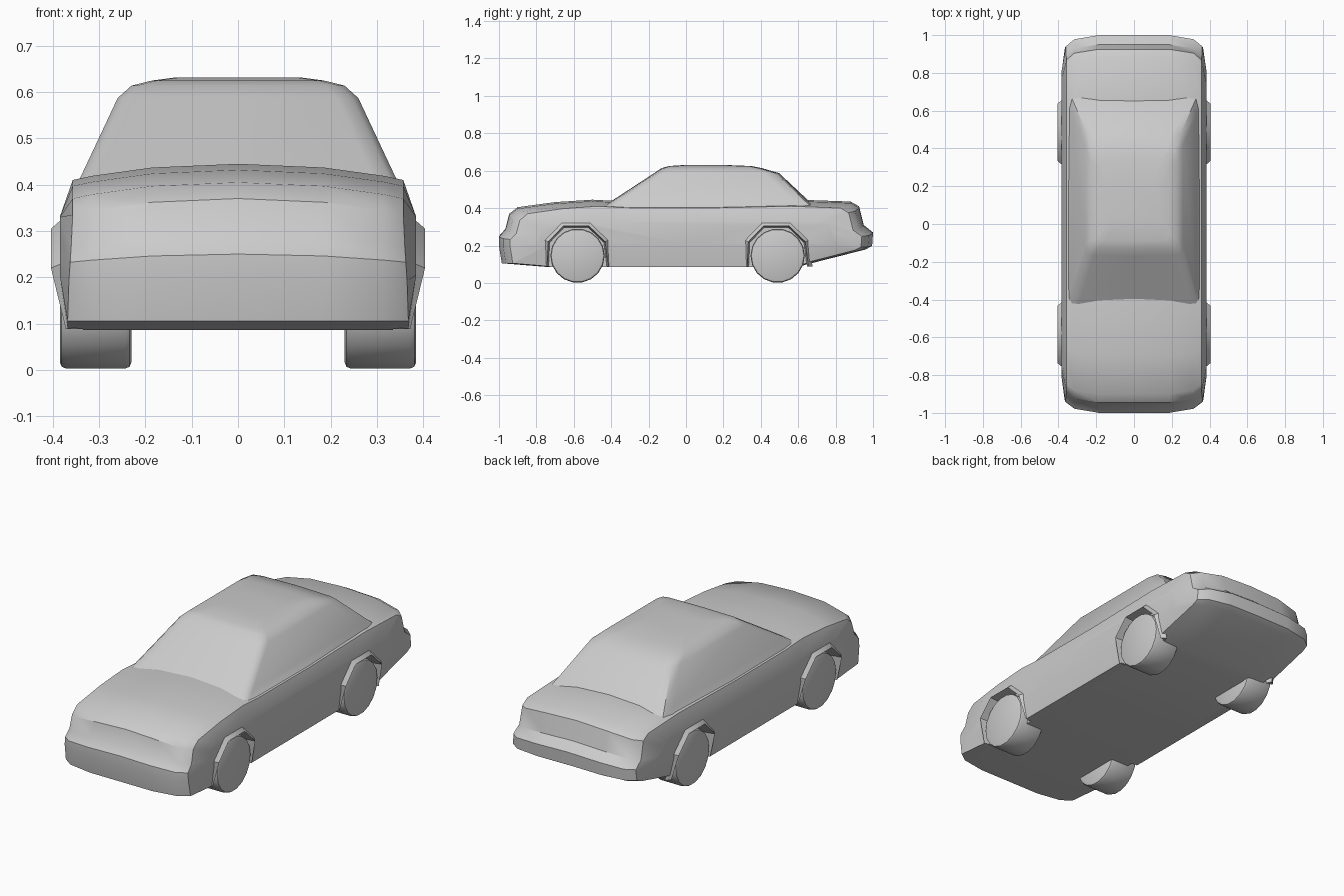
import bpy, bmesh, math
from mathutils import Matrix

if "Cube" in bpy.data.objects:
    bpy.data.objects.remove(bpy.data.objects["Cube"])

def make_obj(name, bm, angle=35):
    bmesh.ops.recalc_face_normals(bm, faces=bm.faces)
    me = bpy.data.meshes.new(name)
    bm.to_mesh(me)
    bm.free()
    ob = bpy.data.objects.new(name, me)
    bpy.context.collection.objects.link(ob)
    smooth(ob, angle)
    return ob

def smooth(ob, angle=35):
    bpy.ops.object.select_all(action='DESELECT')
    ob.select_set(True)
    bpy.context.view_layer.objects.active = ob
    bpy.ops.object.shade_smooth_by_angle(angle=math.radians(angle))

def loft(rings, cap=True, closed=False):
    """Skin a list of equal-length closed rings."""
    bm = bmesh.new()
    vs = [[bm.verts.new(p) for p in r] for r in rings]
    pairs = list(zip(vs, vs[1:])) + ([(vs[-1], vs[0])] if closed else [])
    for a, b in pairs:
        for i in range(len(a)):
            j = (i + 1) % len(a)
            bm.faces.new((a[i], a[j], b[j], b[i]))
    if cap:
        bm.faces.new(vs[0])
        bm.faces.new(vs[-1])
    return bm

# Lower body: side profile lofted across the width
profile = [(-.985, .105), (-1, .2), (-1, .25), (-.965, .29), (-.945, .37), (-.9, .405),
           (-.7, .432), (-.5, .445), (-.35, .437), (.1, .435), (.6, .445), (.88, .435),
           (.925, .41), (.95, .31), (1, .27), (.995, .2), (.96, .18), (.65, .10),
           (.6, .086), (0, .086), (-.75, .086)]

def body_layer(x, x_low, s, drop, lo=0, hi=1):
    ring = []
    for y, z in profile:
        t = min(max((z - .15) / .2, 0), 1)
        zz = min(max(z - drop * t, lo), hi)
        xx = x_low + (x - x_low) * t
        ring.append((xx, y * s, zz))
    return ring

half = [body_layer(.385, .385, .80, 0, .205, .33),
        body_layer(.357, .368, .94, .035),
        body_layer(.315, .315, .978, .026),
        body_layer(.185, .185, 1, .008),
        body_layer(0, 0, 1, 0)]
mirror = [[(-x, y, z) for x, y, z in r] for r in half[-2::-1]]
body = make_obj("body", loft(half + mirror))

# Wheel arches: lip points as (y offset, z, x)
lip = [(-.163, .088, .372), (-.157, .22, .404), (-.075, .305, .404),
       (.06, .305, .404), (.148, .22, .404), (.165, .088, .372)]
axles = {"front": -.58, "rear": .49}
sides = {"right": 1, "left": -1}

cutters = []
for yc in axles.values():
    for s in sides.values():
        pts = [(-.163, 0)] + [(y, z) for y, z, x in lip] + [(.165, 0)]
        rings = [[(s * x, yc + y, z) for y, z in pts] for x in (.335, .46)]
        cutters.append(make_obj("arch_cutter", loft(rings)))
        cutters[-1].hide_render = True
        mod = body.modifiers.new("well", 'BOOLEAN')
        mod.operation = 'DIFFERENCE'
        mod.solver = 'EXACT'
        mod.object = cutters[-1]
dg = bpy.context.evaluated_depsgraph_get()
body_mesh = bpy.data.meshes.new_from_object(body.evaluated_get(dg))
body.modifiers.clear()
body.data = body_mesh
for c in cutters:
    bpy.data.objects.remove(c)
smooth(body)

for end, yc in axles.items():
    for side, s in sides.items():
        # Flared arch lip
        rings = []
        for y, z, x in lip:
            def at(k, xx):
                zz = .145 + (z - .145) * k if z > .1 else z
                return (s * xx, yc + y * k, zz)
            rings.append([at(1.13, x - .024), at(1, x), at(.95, .335)])
        make_obj(f"{end}_{side}_arch", loft(rings))
        # Wheel
        bm = bmesh.new()
        bmesh.ops.create_cone(bm, cap_ends=True, segments=18, radius1=.145, radius2=.145,
                              depth=.155,
                              matrix=Matrix.Translation((s * .3075, yc, .1455)) @
                              Matrix.Rotation(math.pi / 2, 4, 'Y'))
        rims = [e for e in bm.edges if abs(e.verts[0].co.x - e.verts[1].co.x) < 1e-4]
        bmesh.ops.bevel(bm, geom=rims, offset=.014, segments=2, affect='EDGES', profile=.5)
        make_obj(f"{end}_{side}_wheel", bm)

# Cabin: chamfered rectangles stacked upward
def cabin_ring(z, w, y0, y1, c, crown=0):
    q = c * .35
    right = [(0, y0), (w - c * 1.2, y0 + .004), (w - q, y0 + q), (w, y0 + c * 1.3),
             (w, y1 - c * 2), (w - q, y1 - q * 1.5), (w - c * 1.5, y1 - .008), (0, y1)]
    left = [(-x, y) for x, y in right[-2:0:-1]]
    return [(x, y, z) for x, y in right + left]

make_obj("cabin", loft([
    cabin_ring(.40, .348, -.455, .70, .04),
    cabin_ring(.44, .329, -.395, .655, .04),
    cabin_ring(.587, .260, -.17, .498, .04),
    cabin_ring(.614, .230, -.13, .405, .035),
    cabin_ring(.625, .185, -.09, .35, .03),
    cabin_ring(.631, .140, .0, .20, .03)]), 40)
